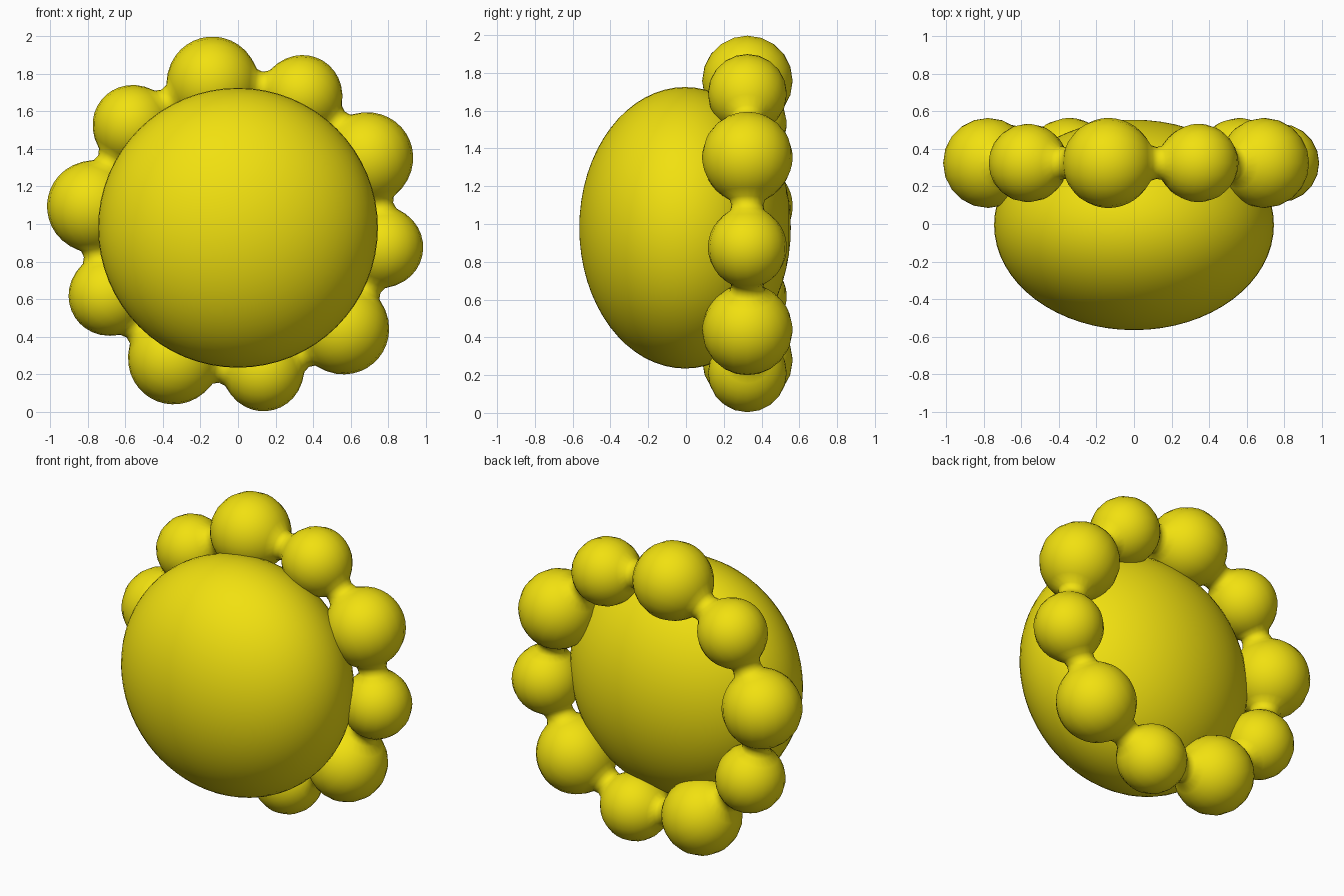
import bpy, bmesh
from math import sin, cos, pi, radians, sqrt

if "Cube" in bpy.data.objects:
    bpy.data.objects.remove(bpy.data.objects["Cube"])

mat = bpy.data.materials.new("yellow")
mat.diffuse_color = (0.88, 0.75, 0.005, 1)
mat.use_nodes = True
mat.node_tree.nodes["Principled BSDF"].inputs["Base Color"].default_value = mat.diffuse_color


def add_object(name, bm):
    bmesh.ops.recalc_face_normals(bm, faces=bm.faces)
    for f in bm.faces:
        f.smooth = True
    mesh = bpy.data.meshes.new(name)
    bm.to_mesh(mesh)
    bm.free()
    mesh.materials.append(mat)
    ob = bpy.data.objects.new(name, mesh)
    bpy.context.collection.objects.link(ob)
    return ob


# Flattened central ball, poles facing front and back
bm = bmesh.new()
bmesh.ops.create_uvsphere(bm, u_segments=64, v_segments=32, radius=1)
for v in bm.verts:
    x, y, z = v.co
    v.co = (0.745 * x, -0.005 + 0.56 * z, 0.98 + 0.745 * y)
add_object("center_dome", bm)

# Ring of ten melted-together beads, large and small alternating
BEADS, STEPS, SIDES = 10, 16, 20
RING, NECK, START = 0.785, 0.085, radians(100)
CENTER_Y, CENTER_Z = 0.325, 0.985
bm = bmesh.new()
loops = []
for i in range(BEADS):
    bead = 0.236 if i % 2 == 0 else 0.204
    for k in range(STEPS):
        phi = radians(36) * ((k + 0.5) / STEPS - 0.5)
        a = START - i * radians(36) - phi
        # Radial slice through the bead, blended into a thin neck
        s = sqrt(max(bead ** 2 - (RING * sin(phi)) ** 2, 0))
        rad = (s ** 3 + NECK ** 3) ** (1 / 3)
        mid = RING * cos(phi)
        loop = []
        for j in range(SIDES):
            t = 2 * pi * j / SIDES
            d = mid + rad * cos(t)
            loop.append(bm.verts.new((d * cos(a), CENTER_Y + rad * sin(t),
                                      CENTER_Z + d * sin(a))))
        loops.append(loop)
for n, loop in enumerate(loops):
    nxt = loops[(n + 1) % len(loops)]
    for j in range(SIDES):
        m = (j + 1) % SIDES
        bm.faces.new((loop[j], loop[m], nxt[m], nxt[j]))
add_object("bead_ring", bm)
